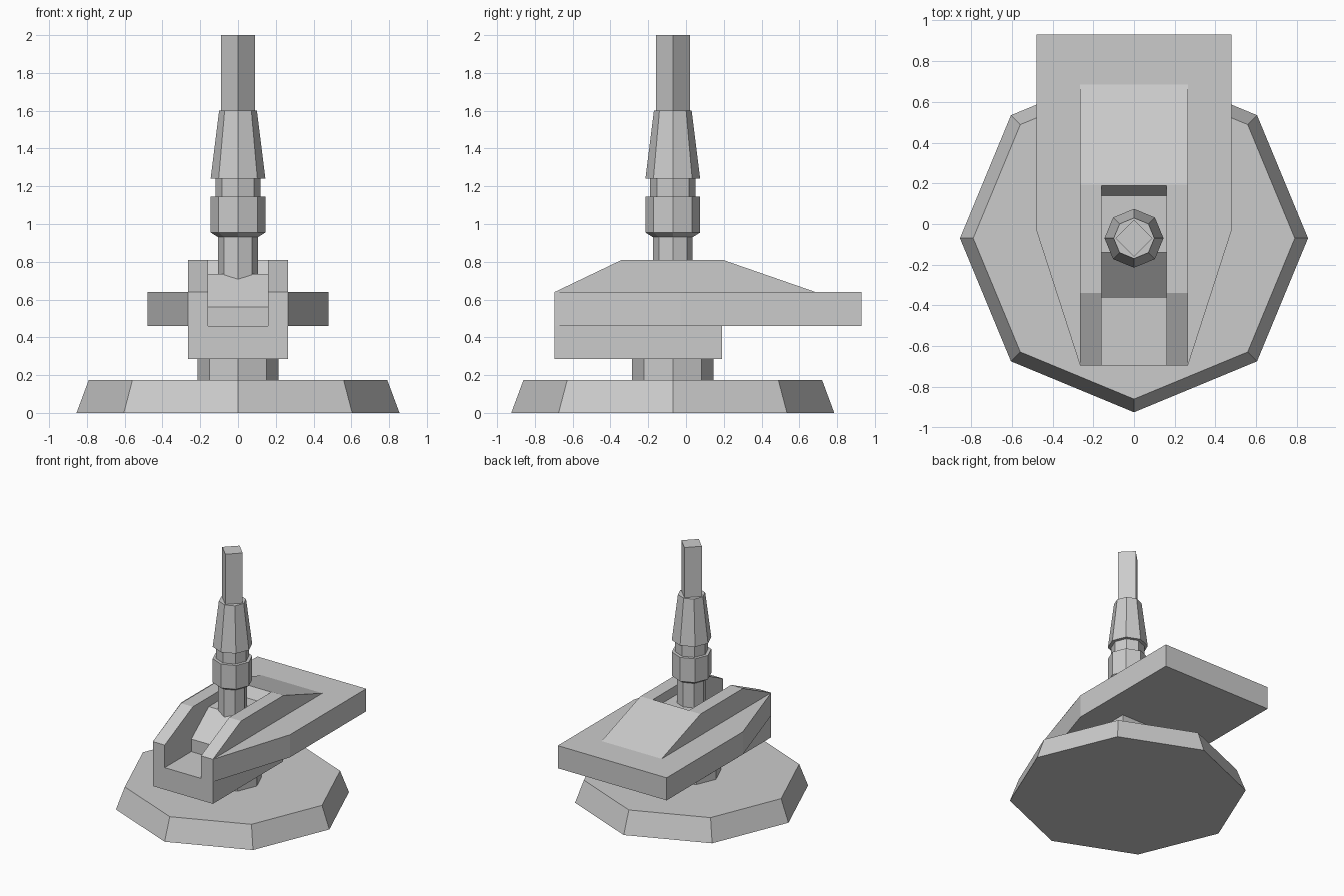
import bpy, bmesh
from math import cos, sin, tau
from mathutils import Vector

cube = bpy.data.objects.get("Cube")
if cube:
    bpy.data.objects.remove(cube, do_unlink=True)

GREY = (0.6, 0.6, 0.6, 1.0)
grey = bpy.data.materials.new("plain grey")
grey.use_nodes = True
grey.diffuse_color = GREY
grey.node_tree.nodes["Principled BSDF"].inputs["Base Color"].default_value = GREY

AXIS_Y = -0.07


def finish(name, bm):
    bmesh.ops.recalc_face_normals(bm, faces=bm.faces)
    mesh = bpy.data.meshes.new(name)
    bm.to_mesh(mesh)
    bm.free()
    mesh.materials.append(grey)
    obj = bpy.data.objects.new(name, mesh)
    bpy.context.collection.objects.link(obj)
    return obj


def prism(name, outline, offset):
    """Extrude a closed outline of 3D points along an offset."""
    bm = bmesh.new()
    face = bm.faces.new([bm.verts.new(p) for p in outline])
    top = bmesh.ops.extrude_face_region(bm, geom=[face])["geom"]
    bmesh.ops.translate(bm, vec=Vector(offset),
                        verts=[v for v in top if isinstance(v, bmesh.types.BMVert)])
    return finish(name, bm)


def side_prism(name, profile, half_width):
    """Extrude a (y, z) side profile across the model's width."""
    return prism(name, [(-half_width, y, z) for y, z in profile],
                 (2 * half_width, 0, 0))


def turned(name, rings, sides=8):
    """Stack of regular polygons given as (radius, z) around the upright axis."""
    bm = bmesh.new()
    loops = [[bm.verts.new((r * cos(tau * i / sides),
                            AXIS_Y + r * sin(tau * i / sides), z))
              for i in range(sides)] for r, z in rings]
    for low, high in zip(loops, loops[1:]):
        for i in range(sides):
            j = (i + 1) % sides
            bm.faces.new((low[i], low[j], high[j], high[i]))
    bm.faces.new(loops[0])
    bm.faces.new(loops[-1])
    return finish(name, bm)


# Foot and swivel neck
turned("base", [(0.855, 0), (0.79, 0.175)])
turned("neck", [(0.215, 0.175), (0.215, 0.285)])

# Hull with sloped ends
hull = side_prism("hull", [(-0.695, 0.285), (0.19, 0.285), (0.19, 0.64),
                           (0.685, 0.64), (0.195, 0.81), (-0.34, 0.81),
                           (-0.695, 0.64)], 0.265)

# Stepped slot cut through the front and top of the hull
cutter = side_prism("slot_cutter", [(-0.8, 0.46), (-0.36, 0.46), (-0.36, 0.56),
                                    (-0.14, 0.735), (0.14, 0.735), (0.19, 0.81),
                                    (0.19, 0.9), (-0.8, 0.9)], 0.16)
cutter.hide_render = True
cut = hull.modifiers.new("slot", "BOOLEAN")
cut.operation = "DIFFERENCE"
cut.solver = "EXACT"
cut.object = cutter
bpy.context.view_layer.objects.active = hull
bpy.ops.object.modifier_apply(modifier=cut.name)
bpy.data.objects.remove(cutter, do_unlink=True)

# Flat deck wrapping the hull's sides and back
half = [(0.265, 0.19), (0.265, -0.695), (0.48, -0.03), (0.48, 0.93)]
outline = half + [(-x, y) for x, y in reversed(half)]
prism("deck", [(x, y, 0.46) for x, y in outline], (0, 0, 0.18))

# Upright post: shaft, collar, tapered sleeve and square tip
turned("post", [(0.105, 0.6), (0.105, 0.93), (0.145, 0.955), (0.145, 1.145),
                (0.12, 1.145), (0.12, 1.24), (0.145, 1.24), (0.1, 1.6)])
turned("tip", [(0.09, 1.6), (0.09, 2.0)], sides=4)
